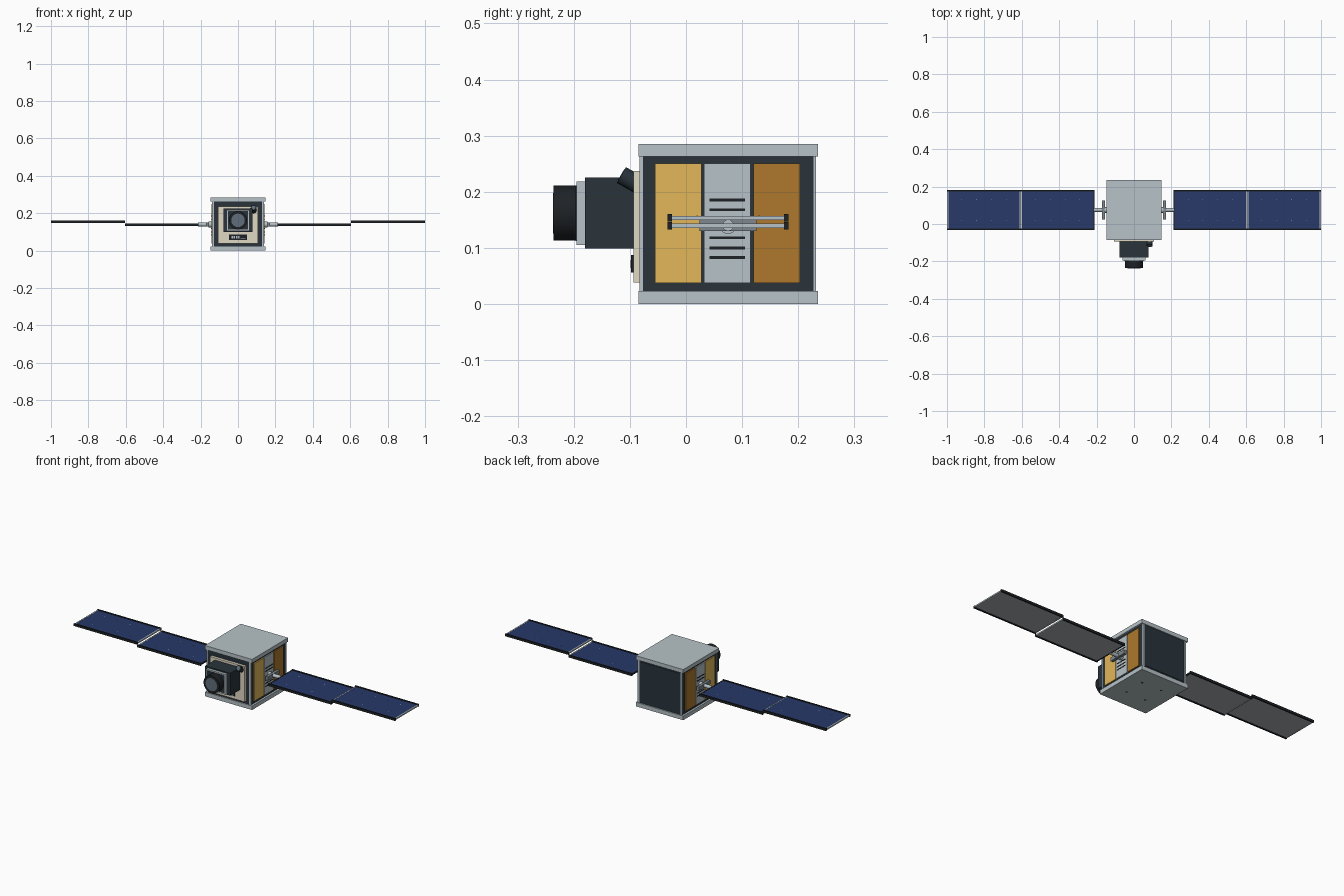
import bpy, bmesh
from mathutils import Vector

cube = bpy.data.objects.get("Cube")
if cube:
    bpy.data.objects.remove(cube, do_unlink=True)


def material(name, rgb):
    """Flat material from an 0-255 display colour."""
    col = [((c / 255 + 0.055) / 1.055) ** 2.4 for c in rgb] + [1.0]
    m = bpy.data.materials.new(name)
    m.use_nodes = True
    m.diffuse_color = col
    m.node_tree.nodes["Principled BSDF"].inputs["Base Color"].default_value = col
    return m


GREY = material("light grey metal", (183, 194, 199))
STEEL = material("mid grey steel", (128, 137, 143))
DARK = material("dark slate", (41, 52, 59))
BLACK = material("black", (30, 34, 38))
GOLD = material("gold foil", (226, 183, 90))
BROWN = material("amber foil", (174, 121, 44))
BLUE = material("solar blue", (40, 56, 104))
BEIGE = material("beige", (224, 216, 196))
UNDER = material("panel underside grey", (170, 175, 178))
GLASS = material("lens glass", (96, 110, 122))


def finish(name, bm, mats):
    me = bpy.data.meshes.new(name)
    bm.to_mesh(me)
    bm.free()
    ob = bpy.data.objects.new(name, me)
    bpy.context.collection.objects.link(ob)
    for m in mats:
        me.materials.append(m)
    return ob


def box(name, x, y, z, mat, bevel=0.0):
    """Box given by its (low, high) range on each axis."""
    bm = bmesh.new()
    bmesh.ops.create_cube(bm, size=1)
    for v in bm.verts:
        v.co = [r[1] if c > 0 else r[0] for c, r in zip(v.co, (sorted(x), y, z))]
    if bevel:
        bmesh.ops.bevel(bm, geom=bm.edges[:], offset=bevel, segments=1, affect='EDGES')
    return finish(name, bm, [mat])


def tube(name, start, end, radius, mat, sides=32):
    """Solid cylinder between two points, smooth around its side."""
    a, b = Vector(start), Vector(end)
    bm = bmesh.new()
    bmesh.ops.create_cone(bm, cap_ends=True, segments=sides, radius1=radius,
                          radius2=radius, depth=(b - a).length)
    rot = (b - a).to_track_quat('Z', 'Y')
    for v in bm.verts:
        v.co = rot @ v.co + (a + b) / 2
    for f in bm.faces:
        f.smooth = len(f.verts) == 4
    for e in bm.edges:
        e.smooth = all(f.smooth for f in e.link_faces)
    return finish(name, bm, [mat])


MID = 0.075   # y centre of the bus

# Bus: core, end plates and corner posts
box("bus_core", (-0.136, 0.136), (-0.079, 0.229), (0.02, 0.266), DARK)
for name, z in (("bottom_plate", (0, 0.023)), ("top_plate", (0.263, 0.285))):
    box(name, (-0.147, 0.147), (-0.085, 0.235), z, GREY)
for s in (-1, 1):
    for name, y in (("front_post", (-0.083, -0.077)), ("back_post", (0.227, 0.232))):
        box(name, (s * 0.128, s * 0.138), y, (0.022, 0.264), GREY)

# Bottom fasteners
for x in (-0.06, 0.06):
    for y in (0.015, 0.135):
        tube("bottom_fastener", (x, y, -0.0005), (x, y, 0.002), 0.006, DARK, 12)

# Front instrument panel
box("front_panel", (-0.107, 0.107), (-0.094, -0.078), (0.038, 0.237), BEIGE)

# Camera: housing, flange, barrel and lens
LZ = 0.162
box("camera_housing", (-0.078, 0.078), (-0.18, -0.092), (0.099, 0.225), DARK)
box("camera_flange", (-0.062, 0.062), (-0.195, -0.179), (0.105, 0.218), GREY)
box("camera_face", (-0.054, 0.054), (-0.197, -0.194), (0.112, 0.211), DARK)
tube("lens_barrel", (0, -0.236, LZ), (0, -0.193, LZ), 0.049, BLACK, 48)
tube("lens_glass", (0, -0.237, LZ), (0, -0.23, LZ), 0.036, GLASS, 48)

# Tilted sensor on the upper corner of the panel
tube("star_sensor", (0.084, -0.08, 0.21), (0.084, -0.115, 0.23), 0.016, DARK, 24)
tube("star_sensor_lens", (0.084, -0.11, 0.2271), (0.084, -0.1158, 0.2305), 0.011, GLASS, 24)

# Connector block under the camera
box("connector_block", (-0.048, 0.048), (-0.098, -0.092), (0.056, 0.087), BLACK)
for i in range(4):
    x = -0.035 + i * 0.012
    box("connector_pin", (x, x + 0.007), (-0.099, -0.097), (0.066, 0.078), GREY)
box("connector_bar", (0.014, 0.04), (-0.099, -0.097), (0.064, 0.068), GREY)

# Back cover
box("back_cover", (-0.12, 0.12), (0.228, 0.231), (0.032, 0.254), DARK)


def solar_panel(name, s, x0, x1, zc, near_mat):
    """Cell slab with side rails and end bars."""
    slab = box(name, (s * (x0 + 0.002), s * (x1 - 0.002)), (-0.028, 0.178),
               (zc - 0.003, zc + 0.003), BLACK)
    slab.data.materials.append(BLUE)
    slab.data.materials.append(UNDER)
    for p in slab.data.polygons:
        p.material_index = 1 if p.normal.z > 0.5 else 2 if p.normal.z < -0.5 else 0
    for y in (-0.033, 0.175):
        box(name + "_rail", (s * x0, s * x1), (y, y + 0.008),
            (zc - 0.0065, zc + 0.0065), BLACK)
    for x, mat in ((x0, near_mat), (x1 - 0.007, GREY)):
        box(name + "_end_bar", (s * x, s * (x + 0.007)), (-0.025, 0.175),
            (zc - 0.0037, zc + 0.0037), mat)
    # Small cell fasteners
    for i in range(1, 5):
        for y in (0.02, 0.13):
            x = s * (x0 + (x1 - x0) * i / 5)
            box(name + "_fastener", (x - 0.0015, x + 0.0015), (y - 0.0015, y + 0.0015),
                (zc + 0.002, zc + 0.004), GREY)


for s in (-1, 1):
    # Side foil panels
    for name, y, mat in (("gold_side_panel", -0.055, GOLD),
                         ("grey_side_panel", 0.032, GREY),
                         ("amber_side_panel", 0.12, BROWN)):
        box(name, (s * 0.134, s * 0.142), (y, y + 0.083), (0.037, 0.25), mat)
    # Vent slots
    for z in (0.083, 0.1, 0.118, 0.168, 0.185):
        box("vent_slot", (s * 0.141, s * 0.1435), (0.042, 0.105),
            (z - 0.0025, z + 0.0025), BLACK)
    # Wing mount
    box("wing_bracket", (s * 0.155, s * 0.17), (0.024, 0.126), (0.13, 0.151), STEEL)
    tube("wing_root", (s * 0.138, MID, 0.14), (s * 0.157, MID, 0.14), 0.015, GREY)
    tube("wing_shaft", (s * 0.165, MID, 0.14), (s * 0.214, MID, 0.14), 0.01, GREY)
    # Two stepped solar panels
    solar_panel("inner_solar_panel", s, 0.21, 0.605, 0.1395, BLACK)
    solar_panel("outer_solar_panel", s, 0.605, 1.0, 0.1535, GREY)
